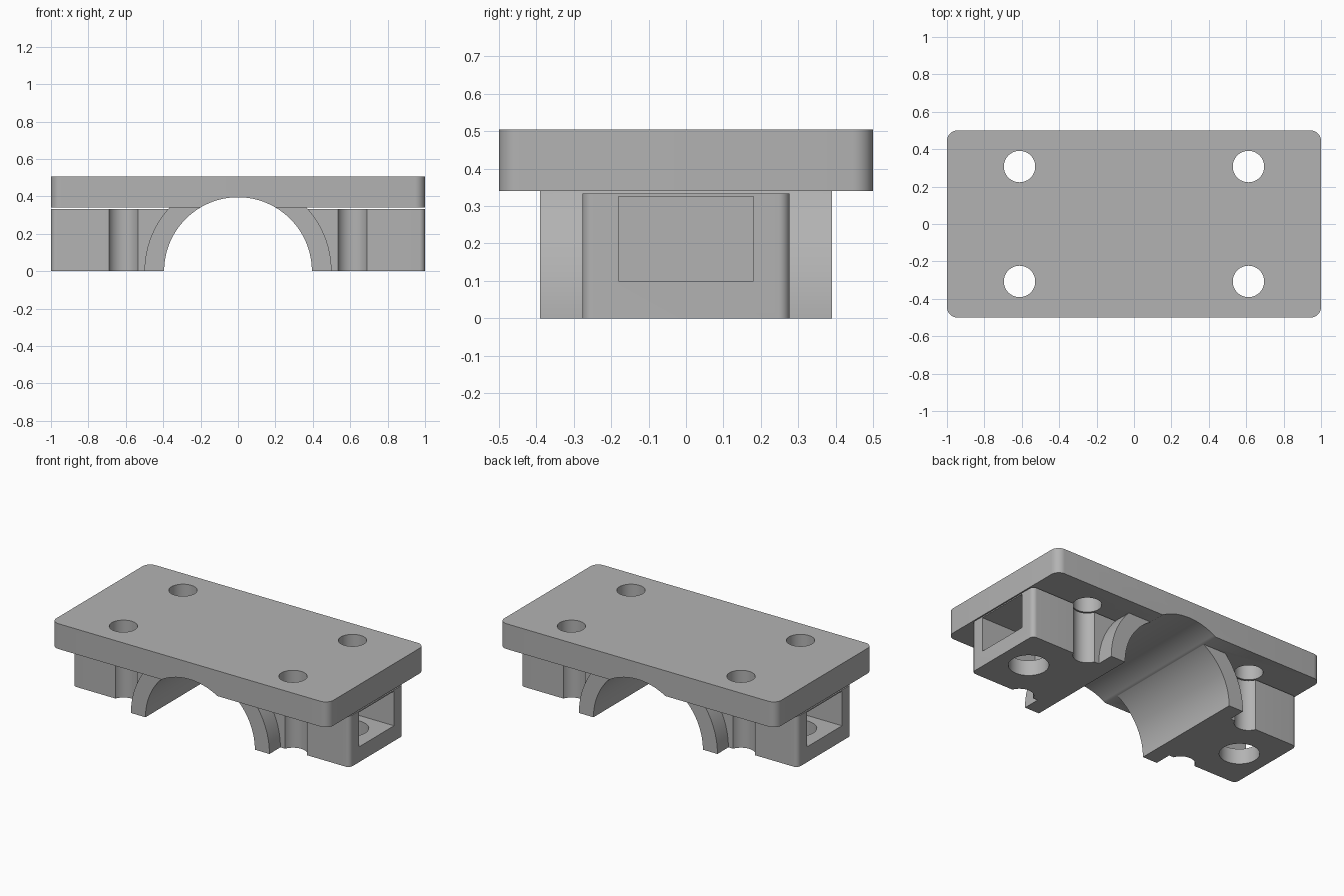
import bpy, bmesh, math

cube = bpy.data.objects.get("Cube")
if cube:
    bpy.data.objects.remove(cube, do_unlink=True)

grey = bpy.data.materials.new("plain grey")
grey.use_nodes = True
colour = (0.45, 0.45, 0.45, 1)
grey.diffuse_color = colour
grey.node_tree.nodes["Principled BSDF"].inputs["Base Color"].default_value = colour

PLATE_LOW, PLATE_TOP = 0.34, 0.505
BLOCK_TOP = 0.333
BORE_R, COLLAR_R = 0.395, 0.5


def finish(bm, name):
    mesh = bpy.data.meshes.new(name)
    bm.to_mesh(mesh)
    bm.free()
    mesh.materials.append(grey)
    obj = bpy.data.objects.new(name, mesh)
    bpy.context.collection.objects.link(obj)
    return obj


def box(name, low, high, corner=0):
    """Box between two corners, with its upright edges rounded."""
    bm = bmesh.new()
    bmesh.ops.create_cube(bm, size=1)
    for v in bm.verts:
        v.co = [(a + b) / 2 + c * (b - a) for a, b, c in zip(low, high, v.co)]
    if corner:
        upright = [e for e in bm.edges
                   if abs(e.verts[0].co.z - e.verts[1].co.z) > 1e-4]
        bmesh.ops.bevel(bm, geom=upright, offset=corner, segments=8,
                        profile=0.5, affect='EDGES')
    return finish(bm, name)


def cylinder(name, radius, length, centre=(0, 0, 0), along_y=False, sides=48):
    bm = bmesh.new()
    bmesh.ops.create_cone(bm, cap_ends=True, segments=sides, radius1=radius,
                          radius2=radius, depth=length)
    obj = finish(bm, name)
    obj.location = centre
    if along_y:
        obj.rotation_euler.x = math.pi / 2
    return obj


def combine(target, tool, operation):
    """Apply a boolean and discard the tool object."""
    tool.hide_render = True
    bpy.context.view_layer.objects.active = target
    mod = target.modifiers.new(operation.title(), 'BOOLEAN')
    mod.operation, mod.solver, mod.object = operation, 'EXACT', tool
    bpy.ops.object.modifier_apply(modifier=mod.name)
    bpy.data.objects.remove(tool, do_unlink=True)


# Top plate, lower block and half-round collar
body = box("mounting_bracket", (-1, -0.5, PLATE_LOW), (1, 0.5, PLATE_TOP), 0.055)
block = box("clamp_block", (-1, -0.277, 0), (1, 0.277, BLOCK_TOP), 0.03)
collar = cylinder("collar", COLLAR_R, 0.78, along_y=True, sides=128)
combine(body, collar, 'UNION')
combine(body, block, 'UNION')

# Flat underside and shaft bore
combine(body, box("underside_cutter", (-2, -2, -1), (2, 2, 0)), 'DIFFERENCE')
combine(body, cylinder("bore_cutter", BORE_R, 2, along_y=True, sides=128), 'DIFFERENCE')

for side in (-1, 1):
    # Bolt holes, which also groove the block's long sides
    for end in (-1, 1):
        combine(body, cylinder("bolt_cutter", 0.084, 2,
                               (side * 0.612, end * 0.307, 0)), 'DIFFERENCE')
    # End pocket and the round opening in its floor
    inner, outer = sorted((side * 0.6, side * 1.1))
    combine(body, box("pocket_cutter", (inner, -0.18, 0.1), (outer, 0.18, 0.325)), 'DIFFERENCE')
    combine(body, cylinder("floor_hole_cutter", 0.118, 0.4,
                           (side * 0.8, 0, 0)), 'DIFFERENCE')

bpy.ops.object.select_all(action='DESELECT')
body.select_set(True)
bpy.context.view_layer.objects.active = body
bpy.ops.object.shade_smooth_by_angle(angle=math.radians(30))
